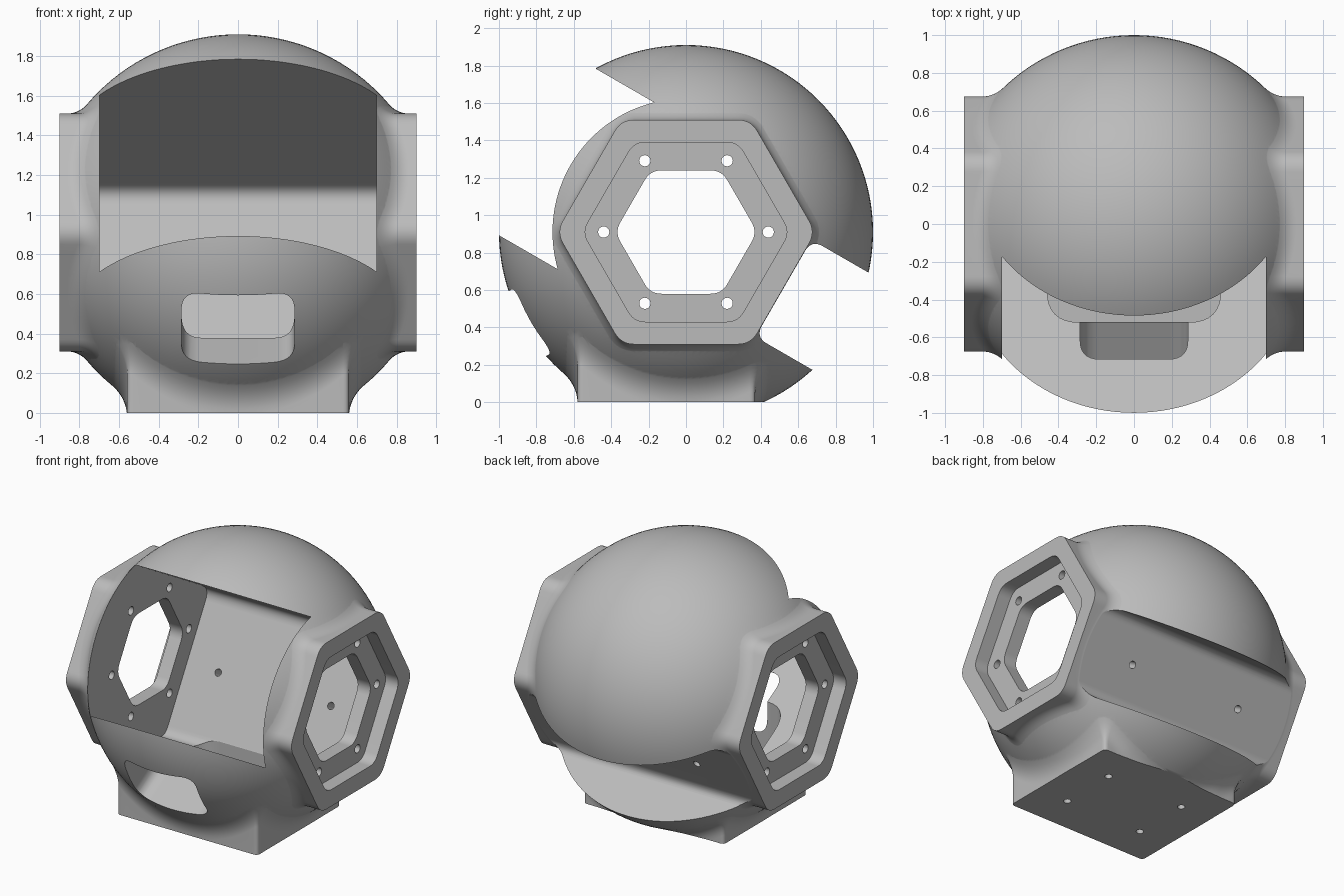
import bpy, bmesh
from math import sin, cos, pi, radians, sqrt, ceil
from mathutils import Vector, Matrix

if "Cube" in bpy.data.objects:
    bpy.data.objects.remove(bpy.data.objects["Cube"], do_unlink=True)

CENTRE = Vector((0, 0, 0.91))
X, Y, Z = Vector((1, 0, 0)), Vector((0, 1, 0)), Vector((0, 0, 1))
# Tilted slot axes: S runs towards the lower back, T across the slot
S = Vector((0, cos(radians(30)), -0.5))
T = Vector((0, 0.5, cos(radians(30))))
# Window axes: W runs out of the lower front, U across the window
W = Vector((0, -cos(radians(30)), -0.5))
U = Vector((0, 0.5, -cos(radians(30))))

grey = bpy.data.materials.new("matte_grey")
grey.use_nodes = True
colour = (0.5, 0.5, 0.5, 1)
grey.diffuse_color = colour
grey.node_tree.nodes["Principled BSDF"].inputs["Base Color"].default_value = colour


def ngon(n, r):
    return [Vector((r * cos(2 * pi * i / n), r * sin(2 * pi * i / n))) for i in range(n)]


def rect(a0, a1, b0, b1):
    return [Vector(p) for p in ((a0, b0), (a1, b0), (a1, b1), (a0, b1))]


def rounded(pts, cut, steps=8):
    """Round each corner of a polygon, starting the curve `cut` away from it."""
    out = []
    for i, p in enumerate(pts):
        a = p + (pts[i - 1] - p).normalized() * cut
        b = p + (pts[(i + 1) % len(pts)] - p).normalized() * cut
        for k in range(steps + 1):
            t = k / steps
            out.append(a * (1 - t) ** 2 + p * 2 * t * (1 - t) + b * t * t)
    return out


def resample(pts, step=0.04):
    out = []
    for i, p in enumerate(pts):
        q = pts[(i + 1) % len(pts)]
        n = max(1, ceil((q - p).length / step))
        out += [p.lerp(q, k / n) for k in range(n)]
    return out


def stack(name, rings):
    """Skin a list of equal rings into a closed solid."""
    bm = bmesh.new()
    loops = [[bm.verts.new(p) for p in ring] for ring in rings]
    n = len(loops[0])
    for a, b in zip(loops, loops[1:]):
        for i in range(n):
            j = (i + 1) % n
            bm.faces.new((a[i], a[j], b[j], b[i]))
    bm.faces.new(loops[0])
    bm.faces.new(loops[-1])
    bmesh.ops.recalc_face_normals(bm, faces=bm.faces)
    mesh = bpy.data.meshes.new(name)
    bm.to_mesh(mesh)
    bm.free()
    mesh.materials.append(grey)
    obj = bpy.data.objects.new(name, mesh)
    bpy.context.collection.objects.link(obj)
    return obj


def prism(name, pts, axes, start, end, at=(0, 0)):
    a, b, c = axes
    return stack(name, [[CENTRE + a * (p.x + at[0]) + b * (p.y + at[1]) + c * h for p in pts]
                        for h in (start, end)])


def boss(name, pts, axes, end, r):
    """Prism growing out of the unit ball, with a fillet where they meet."""
    a, b, c = axes
    pts = resample(pts)
    n = len(pts)
    height = lambda p: sqrt(max(0.0, 1 - p.length_squared))
    place = lambda p, h: CENTRE + a * p.x + b * p.y + c * h
    rings = [[place(p, end) for p in pts]]
    for k in range(9):
        t = k / 8
        ring = []
        for i, p in enumerate(pts):
            d = (pts[(i + 1) % n] - pts[i - 1]).normalized()
            out = Vector((d.y, -d.x)) * r
            h = height(p)
            z = ((1 - t) ** 2 * min(h + r, end - 0.005) + 2 * t * (1 - t) * h
                 + t * t * (height(p + out) - 0.003))
            ring.append(place(p + out * t * t, z))
        rings.append(ring)
    rings.append([place(p * 0.8, 0.3) for p in pts])
    return stack(name, rings)


# Ball shell
bpy.ops.mesh.primitive_uv_sphere_add(segments=128, ring_count=64, radius=1)
body = bpy.context.object
body.name = "ball_housing"
body.data.transform(Matrix.Translation(CENTRE) @ Matrix.Rotation(pi / 2, 4, 'Y'))
body.data.materials.append(grey)


def combine(tool, operation='DIFFERENCE'):
    tool.hide_render = True
    mod = body.modifiers.new("combine", 'BOOLEAN')
    mod.operation = operation
    mod.solver = 'EXACT'
    mod.object = tool
    bpy.context.view_layer.objects.active = body
    bpy.ops.object.modifier_apply(modifier=mod.name)
    bpy.data.objects.remove(tool, do_unlink=True)


# Hexagonal side mounts and square foot
hexagon = rounded(ngon(6, 0.693), 0.07)
for side in (1, -1):
    combine(boss("side_mount", hexagon, (Y, Z, X * side), 0.9, 0.06), 'UNION')
foot = rounded(rect(-0.56, 0.56, -0.58, 0.37), 0.03, 4)
combine(boss("foot", foot, (X, Y, -Z), 0.95, 0.1), 'UNION')
combine(prism("ground_cut", rect(-2, 2, -2, 2), (X, Y, -Z), 0.91, 1.5))

# Main cavity open to the upper front, and shallow slot at the lower back
combine(prism("cavity", rounded(rect(-1.5, 0.48, -0.515, 0.515), 0.09), (S, T, X), -0.7, 0.7))
combine(prism("back_slot", rounded(rect(0.602, 1.5, -0.3, 0.3), 0.07), (S, T, X), -1.2, 1.2))

# Pocket above the foot and the window that opens into it
combine(prism("pocket", rounded(rect(-0.46, 0.46, -0.52, 0.2), 0.17), (X, Y, Z), -0.81, -0.27))
combine(prism("window", rounded(rect(-0.285, 0.285, -0.2, 0.2), 0.1), (X, U, W), 0.5, 1.3))

# Hexagonal recesses and openings in the side mounts
for side in (1, -1):
    combine(prism("recess", rounded(ngon(6, 0.554), 0.06), (Y, Z, X * side), 0.8, 1.2))
combine(prism("opening", rounded(ngon(6, 0.381), 0.06), (Y, Z, X), -1.2, 1.2))

# Screw holes: side mounts, back wall, foot
screw = ngon(20, 0.03)
for p in ngon(6, 0.44):
    combine(prism("mount_hole", screw, (Y, Z, X), -1.2, 1.2, p))
for x in (-0.45, 0.45):
    combine(prism("back_hole", ngon(20, 0.025), (X, T, S), 0.3, 0.8, (x, 0)))
for x in (-0.31, 0.31):
    for y in (-0.31, 0.11):
        combine(prism("foot_hole", ngon(20, 0.025), (X, Y, -Z), 0.7, 1.2, (x, y)))

# Smooth shading with crisp edges
bpy.ops.object.select_all(action='DESELECT')
body.select_set(True)
bpy.context.view_layer.objects.active = body
bpy.ops.object.shade_smooth_by_angle(angle=radians(30))
normals = body.modifiers.new("even_shading", 'WEIGHTED_NORMAL')
normals.keep_sharp = True
